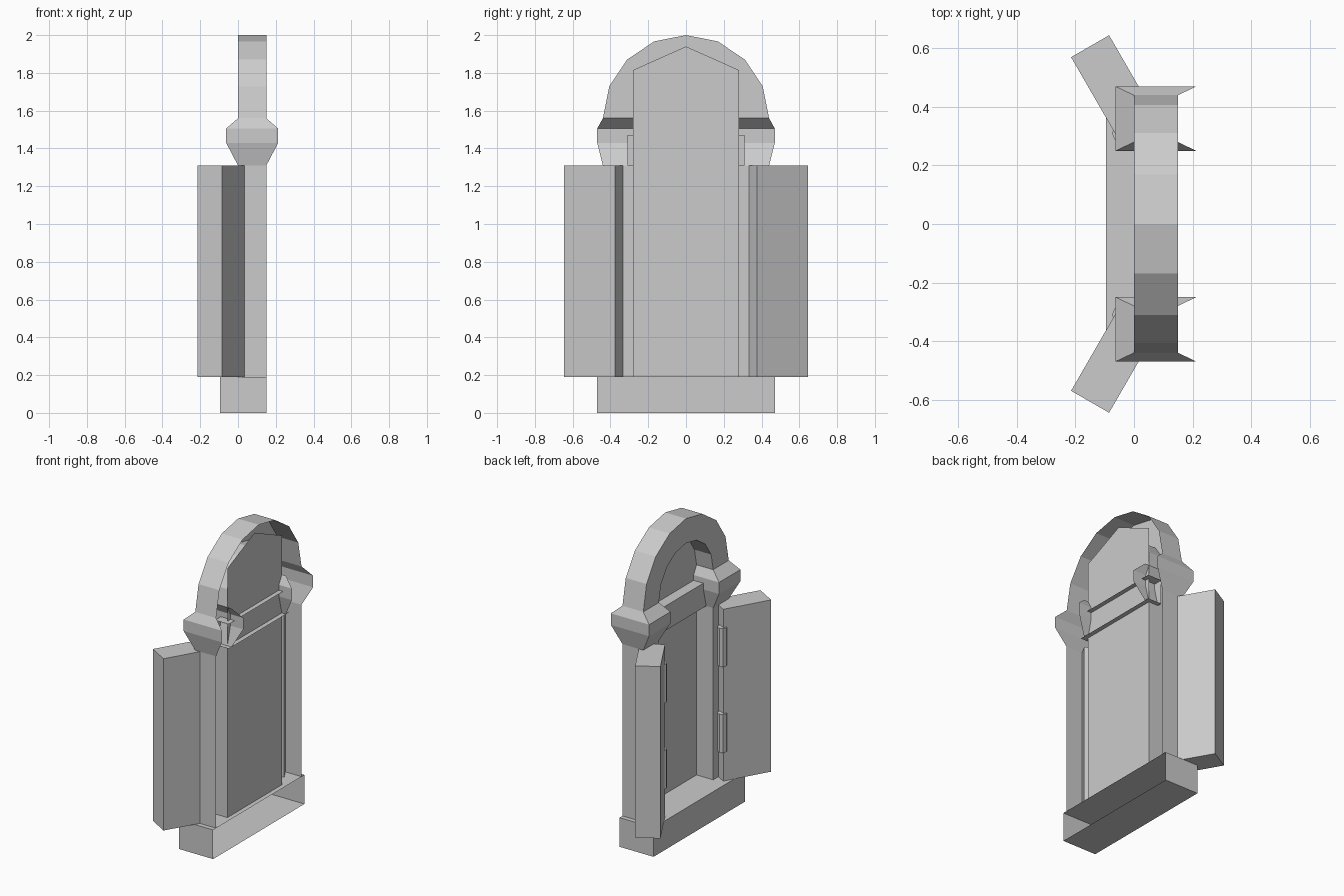
import bpy, bmesh
from math import sin, cos, pi
from mathutils import Vector

cube = bpy.data.objects.get("Cube")
if cube:
    bpy.data.objects.remove(cube, do_unlink=True)

stone = bpy.data.materials.new("light grey")
stone.use_nodes = True
stone.diffuse_color = (0.6, 0.6, 0.6, 1)
stone.node_tree.nodes["Principled BSDF"].inputs["Base Color"].default_value = (0.6, 0.6, 0.6, 1)


def add_object(name, bm):
    mesh = bpy.data.meshes.new(name)
    bm.to_mesh(mesh)
    bm.free()
    mesh.materials.append(stone)
    obj = bpy.data.objects.new(name, mesh)
    bpy.context.collection.objects.link(obj)
    return obj


def loft(name, rings, closed=False, caps=False):
    """Skin a list of point rings; open rings leave one side open."""
    bm = bmesh.new()
    rows = [[bm.verts.new(p) for p in ring] for ring in rings]
    n = len(rows[0])
    for low, high in zip(rows, rows[1:]):
        for i in range(n if closed else n - 1):
            j = (i + 1) % n
            bm.faces.new((low[i], low[j], high[j], high[i]))
    if caps:
        bm.faces.new(rows[0][::-1])
        bm.faces.new(rows[-1])
    return add_object(name, bm)


def prism(name, outline, z0, z1, closed=True):
    rings = [[(x, y, z) for x, y in outline] for z in (z0, z1)]
    return loft(name, rings, closed, closed)


FRONT, GLASS, BACK = 0.0, 0.12, 0.15
INNER, OUTER = 0.28, 0.44
SILL, SPRING = 0.19, 1.31
ARCH = 1.56

# Sill: a box left open toward the wall
sill = prism("sill", [(-0.095, -0.47), (BACK, -0.47), (BACK, 0.47), (-0.095, 0.47)], 0, SILL)
bm = bmesh.new()
bm.from_mesh(sill.data)
bm.normal_update()
bmesh.ops.delete(bm, geom=[f for f in bm.faces if f.normal.x > 0.9], context='FACES_ONLY')
bm.to_mesh(sill.data)
bm.free()

# Window pane with a gabled top
bm = bmesh.new()
pane = [(INNER, SILL), (-INNER, SILL), (-INNER, 1.815), (0, 1.94), (INNER, 1.815)]
bm.faces.new([bm.verts.new((GLASS, y, z)) for y, z in pane])
add_object("window_pane", bm)

# Arch: outer band, front ring and inner reveal
rings = []
for i in range(9):
    a = pi * i / 8
    rings.append([(x, r * cos(a), ARCH + r * sin(a)) for x, r in
                  ((BACK, OUTER), (FRONT, OUTER), (FRONT, INNER), (GLASS, INNER))])
loft("arch", rings)

# Crossbar: a channel open toward the wall
loft("crossbar", [[(x, y, z) for x, z in ((BACK, SPRING), (0.05, SPRING), (0.05, 1.47), (BACK, 1.47))]
                  for y in (0.31, -0.31)])

for side, label in ((1, "back"), (-1, "front")):
    # Pillar with three sides
    prism(label + "_pillar", [(x, side * y) for x, y in
          ((BACK, OUTER), (FRONT, OUTER), (FRONT, INNER), (GLASS, INNER))], SILL, SPRING, False)

    # Flared capital with three sides
    rings = []
    for z, dx, dy in ((SPRING, 0, 0), (1.43, 0.063, 0.03), (1.505, 0.063, 0.03), (ARCH, 0, 0)):
        rings.append([(x, side * y, z) for x, y in
                      ((BACK + dx, OUTER + dy), (FRONT - dx, OUTER + dy),
                       (FRONT - dx, INNER - dy), (BACK + dx, INNER - dy))])
    loft(label + "_capital", rings)

    # Open shutter, turned outward
    tip = Vector((-0.215, 0.57))
    along = Vector((0.5, -0.866)) * 0.312
    across = Vector((0.866, 0.5)) * 0.15
    outline = [tip, tip + along, tip + along + across, tip + across]
    prism(label + "_shutter", [(p.x, side * p.y) for p in outline], SILL, SPRING)

    # Hinge barrels
    barrel = [(-0.045 + 0.03 * cos(i * pi / 4), side * (0.31 + 0.03 * sin(i * pi / 4))) for i in range(8)]
    for z, place in ((0.38, "lower"), (0.94, "upper")):
        prism(label + "_" + place + "_hinge", barrel, z, z + 0.25)

# Consistent outward normals
for obj in bpy.context.collection.objects:
    if obj.type == 'MESH' and stone.name in obj.data.materials:
        bm = bmesh.new()
        bm.from_mesh(obj.data)
        bmesh.ops.recalc_face_normals(bm, faces=bm.faces)
        bm.to_mesh(obj.data)
        bm.free()
